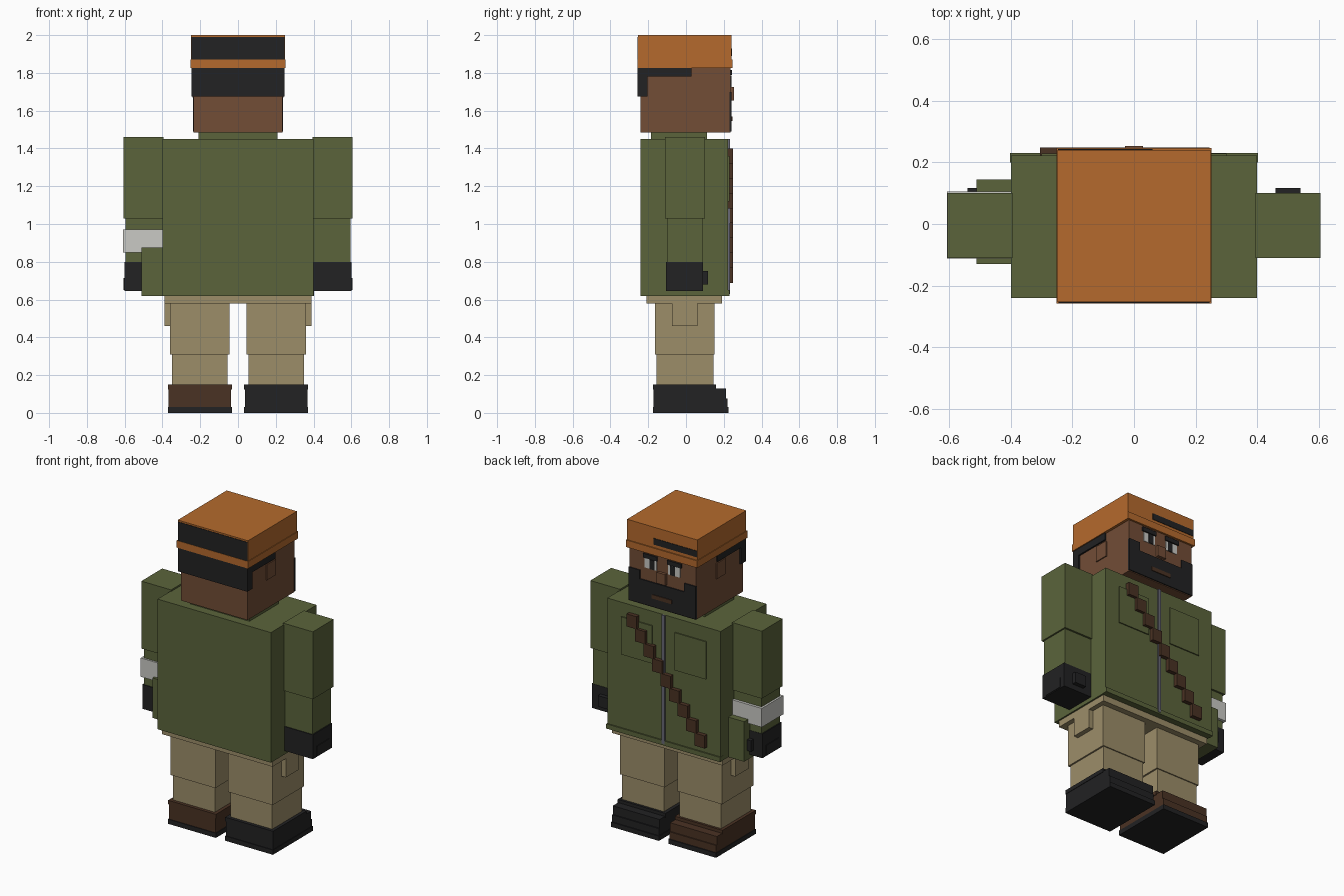
import bpy, bmesh

cube = bpy.data.objects.get("Cube")
if cube:
    bpy.data.objects.remove(cube, do_unlink=True)


def linear(c):
    c /= 255
    return c / 12.92 if c <= 0.04045 else ((c + 0.055) / 1.055) ** 2.4


def material(name, *rgb):
    m = bpy.data.materials.new(name)
    m.use_nodes = True
    col = [linear(c) for c in rgb] + [1]
    m.diffuse_color = col
    m.node_tree.nodes["Principled BSDF"].inputs["Base Color"].default_value = col
    return m


green = material("olive_green", 91, 100, 59)
orange = material("cap_orange", 181, 106, 45)
skin = material("skin_brown", 114, 77, 54)
dark = material("near_black", 34, 34, 35)
khaki = material("khaki", 156, 141, 105)
brown = material("leather_brown", 74, 50, 35)
white = material("off_white", 202, 202, 197)
grey = material("zip_grey", 104, 104, 118)


def boxes(name, mat, *ranges):
    """One object made of boxes, each given as x, y and z ranges."""
    bm = bmesh.new()
    for span in ranges:
        made = bmesh.ops.create_cube(bm, size=1)["verts"]
        for v in made:
            for i, (lo, hi) in enumerate(span):
                v.co[i] = lo + (hi - lo) * (v.co[i] + 0.5)
    mesh = bpy.data.meshes.new(name)
    bm.to_mesh(mesh)
    bm.free()
    mesh.materials.append(mat)
    obj = bpy.data.objects.new(name, mesh)
    bpy.context.collection.objects.link(obj)
    return obj


def side(s, a, b):
    """An x range put on the left (1) or right (-1)."""
    return tuple(sorted((s * a, s * b)))


def mid(w):
    return (-w, w)


# Head, neck and hair
boxes("neck", green, (mid(.21), (-.185, .11), (1.44, 1.49)))
boxes("head", skin, (mid(.235), (-.24, .235), (1.485, 1.84)))
boxes("hair", dark,
      (mid(.245), (-.256, -.205), (1.675, 1.83)),
      (mid(.245), (-.25, .03), (1.78, 1.83)))

# Cap with its band, rear panel and front stripe
boxes("cap", orange, (mid(.248), (-.253, .24), (1.83, 2.0)))
boxes("cap_band", orange, (mid(.252), (-.258, .247), (1.825, 1.87)))
boxes("cap_rear_panel", dark, (mid(.245), (-.256, -.25), (1.865, 1.99)))
boxes("cap_stripe", dark, ((-.247, .06), (.237, .243), (1.89, 1.93)))

# Face
boxes("beard", dark,
      (mid(.237), (.23, .242), (1.49, 1.645)),
      (side(1, .157, .237), (.23, .242), (1.64, 1.70)),
      (side(-1, .157, .237), (.23, .242), (1.64, 1.70)))
boxes("mouth", brown, (mid(.07), (.235, .247), (1.545, 1.57)))
boxes("nose", skin, (mid(.03), (.23, .253), (1.655, 1.725)))

# Torso with hem, zip and chest pockets
boxes("jacket", green, (mid(.40), (-.24, .222), (.62, 1.45)))
boxes("jacket_hem", green, (mid(.402), (.2, .23), (.62, .65)))
boxes("zip", grey, (mid(.01), (.22, .232), (.63, 1.45)))
strap_steps = []
for i in range(9):
    x, z = .21 - i * .06, 1.36 - i * .079
    strap_steps.append(((x - .035, x + .035), (.222, .248), (z - .04, z + .04)))
boxes("chest_strap", brown, *strap_steps)
boxes("hips", khaki, (mid(.39), (-.21, .19), (.58, .625)))

# Paired parts
for s, label in ((1, "left"), (-1, "right")):
    boxes(label + "_ear", skin, (side(s, .23, .242), (-.055, .035), (1.67, 1.77)))
    boxes(label + "_eyebrow", dark, (side(s, .035, .135), (.23, .243), (1.788, 1.815)))
    boxes(label + "_eye", white, (side(s, .04, .125), (.23, .238), (1.725, 1.785)))
    boxes(label + "_pupil", dark, (side(s, .055, .09), (.23, .241), (1.725, 1.785)))
    boxes(label + "_chest_pocket", green, (side(s, .08, .30), (.22, .229), (1.12, 1.36)))

    boxes(label + "_upper_arm", green, (side(s, .395, .605), (-.11, .10), (1.03, 1.46)))
    boxes(label + "_forearm", green, (side(s, .40, .595), (-.10, .088), (.79, 1.03)))
    boxes(label + "_glove", dark,
          (side(s, .40, .602), (-.105, .09), (.645, .80)),
          (side(s, .46, .54), (.08, .117), (.68, .75)),
          (side(s, .59, .606), (-.07, .055), (.65, .715)))

    boxes(label + "_thigh", khaki, (side(s, .045, .36), (-.165, .152), (.31, .60)))
    boxes(label + "_shin", khaki, (side(s, .055, .35), (-.155, .145), (.14, .31)))
    boxes(label + "_leg_pocket", khaki, (side(s, .35, .39), (-.075, .06), (.46, .61)))
    boxes(label + "_boot", dark if s > 0 else brown,
          (side(s, .037, .367), (-.172, .22), (.02, .075)),
          (side(s, .037, .367), (-.172, .213), (.07, .13)),
          (side(s, .033, .37), (-.176, .16), (.125, .15)))
    boxes(label + "_sole", dark, (side(s, .033, .37), (-.176, .226), (0, .03)))

# Armband and hip pouch
boxes("armband", white, ((-.608, -.40), (-.112, .105), (.85, .97)))
boxes("hip_pouch", green, ((-.512, -.39), (-.13, .145), (.62, .875)))
